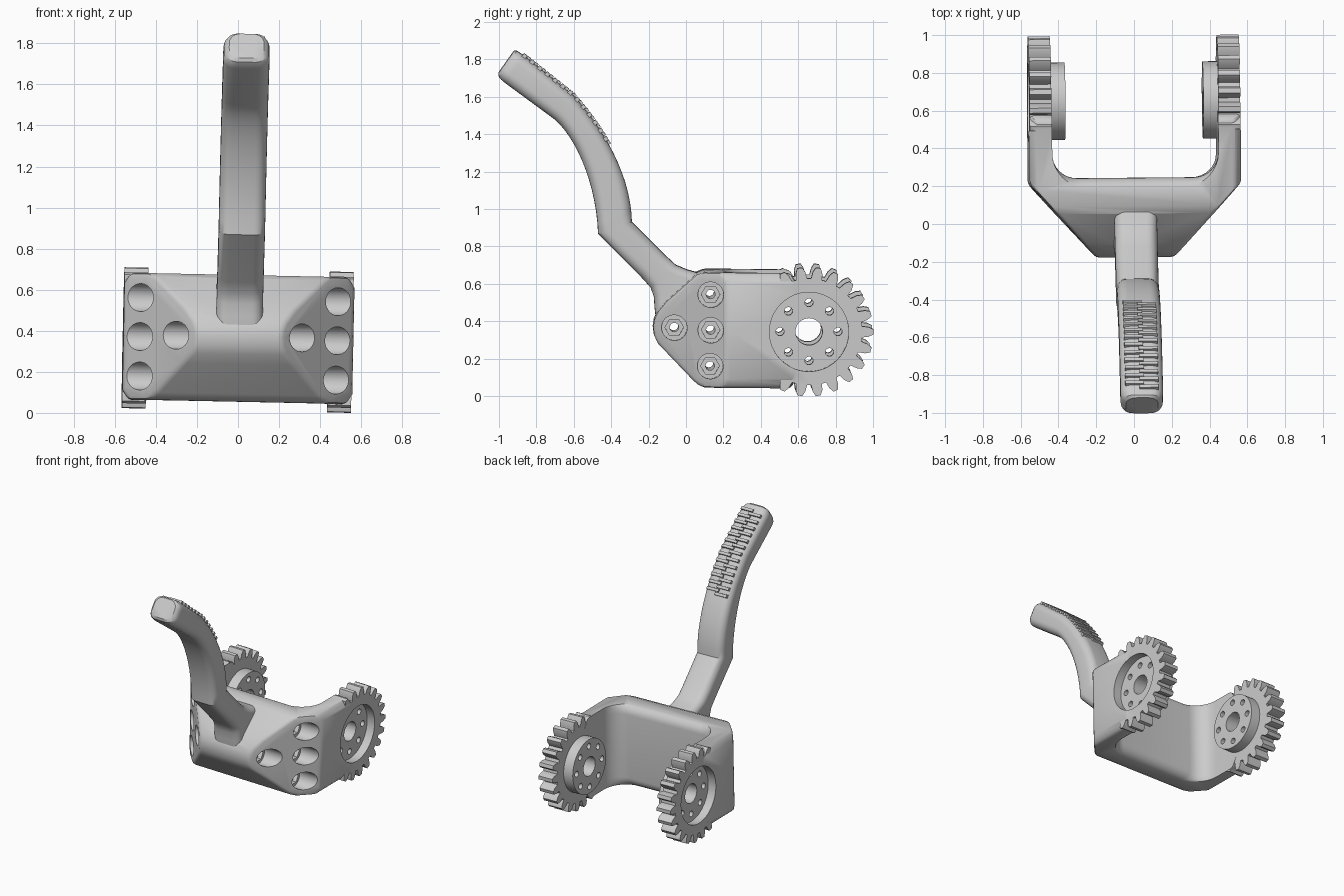
import bpy, bmesh
from math import sin, cos, pi, radians
from mathutils import Vector, Matrix, geometry

if "Cube" in bpy.data.objects:
    bpy.data.objects.remove(bpy.data.objects["Cube"])


def loft(name, rings):
    """Closed solid through rings of equal point count."""
    bm = bmesh.new()
    vs = [[bm.verts.new(p) for p in r] for r in rings]
    n = len(vs[0])
    for a, b in zip(vs, vs[1:]):
        for i in range(n):
            j = (i + 1) % n
            bm.faces.new((a[i], a[j], b[j], b[i]))
    bm.faces.new(vs[0])
    bm.faces.new(vs[-1])
    bmesh.ops.recalc_face_normals(bm, faces=bm.faces)
    me = bpy.data.meshes.new(name)
    bm.to_mesh(me)
    bm.free()
    ob = bpy.data.objects.new(name, me)
    bpy.context.collection.objects.link(ob)
    return ob


def prism(name, pts, axis, a, b):
    """Extrude a 2D outline along an axis from a to b."""
    place = {'x': lambda u, v, w: (w, u, v),
             'y': lambda u, v, w: (u, w, v),
             'z': lambda u, v, w: (u, v, w)}[axis]
    return loft(name, [[place(u, v, w) for u, v in pts] for w in (a, b)])


def circle(y, z, r, n=32):
    return [(y + r * cos(2 * pi * i / n), z + r * sin(2 * pi * i / n)) for i in range(n)]


def apply(ob, mod):
    bpy.context.view_layer.objects.active = ob
    bpy.ops.object.modifier_apply(modifier=mod.name)


def boolean(ob, other, op='DIFFERENCE'):
    m = ob.modifiers.new("cut", 'BOOLEAN')
    m.operation, m.solver, m.object = op, 'EXACT', other
    apply(ob, m)
    bpy.data.objects.remove(other)


# Fork body: plan, side and front outlines intersected, then softly bevelled
side = [(.6, .6), (.56, .665), (.1, .67), (.06, .655), (-.1, .51), (-.148, .45),
        (-.166, .41), (-.172, .37), (-.166, .325), (-.148, .285), (-.1, .235),
        (.04, .09), (.065, .068), (.1, .053), (.56, .05), (.6, .12)]
plan = [(.56, .8), (.56, .22), (.19, -.19), (-.19, -.19), (-.56, .22), (-.56, .8)]
front = [(.56, .1), (.56, .62), (.515, .69), (-.515, .69),
         (-.56, .62), (-.56, .1), (-.515, .03), (.515, .03)]
body = prism("fork_with_handle", side, 'x', -.7, .7)
boolean(body, prism("plan", plan, 'z', -.1, .9), 'INTERSECT')
boolean(body, prism("front", front, 'y', -.5, 1), 'INTERSECT')
bev = body.modifiers.new("bevel", 'BEVEL')
bev.width, bev.segments, bev.limit_method, bev.angle_limit = .018, 2, 'ANGLE', radians(33)
apply(body, bev)


# Inner pocket of the fork, flaring at its top and bottom
def pocket_ring(z, d):
    r, y0 = .13 + d, .25 - d
    right = [(.44 - r + r * sin(t), y0 + r - r * cos(t)) for t in [i * pi / 16 for i in range(9)]]
    right.append((.44, 1.2))
    return [(x, y, z) for x, y in right] + [(-x, y, z) for x, y in reversed(right)]


R = .07
steps = [(R * sin(a), R * (1 - cos(a))) for a in [i * pi / 12 for i in range(7)]]
levels = [(-.1, R)] + [(.12 - s, d) for s, d in reversed(steps)]
levels += [(.603 + s, d) for s, d in steps] + [(.9, R)]
boolean(body, loft("pocket", [pocket_ring(z, d) for z, d in levels]))


# Handle: rounded-rectangle sections between a front and a back line
def section(f, b, w=.113, r=.055):
    f, b = Vector(f), Vector(b)
    mid, u = (f + b) / 2, (b - f).normalized()
    h = (b - f).length / 2
    r = min(r, h * .95)
    ring = []
    for k, (sx, su) in enumerate([(1, 1), (-1, 1), (-1, -1), (1, -1)]):
        for i in range(7):
            a = (k + i / 6) * pi / 2
            p = mid + u * (su * (h - r) + r * sin(a))
            ring.append((sx * (w - r) + r * cos(a), p.x, p.y))
    return ring


def bez(*p, n=15):
    return [v.to_2d() for v in geometry.interpolate_bezier(*[Vector((*q, 0)) for q in p], n)]


front_line = bez((-.465, .866), (-.475, 1.15), (-.60, 1.42), (-.727, 1.50))
back_line = bez((-.285, .93), (-.29, 1.18), (-.43, 1.42), (-.60, 1.61))
base = [((-.155, .40), (.16, .60)), ((-.163, .47), (.08, .655)), ((-.167, .53), (.01, .675)),
        ((-.185, .58), (-.05, .70)), ((-.235, .635), (-.11, .755))]
secs = [section(f, b) for f, b in base + list(zip(front_line, back_line))]
secs += [section((-.965, 1.675), (-.862, 1.82)),
         section((-.985, 1.692), (-.885, 1.835), .109),
         section((-.997, 1.707), (-.90, 1.845), .10),
         section((-.998, 1.727), (-.915, 1.845), .085)]
boolean(body, loft("handle", secs), 'UNION')

# Toothed gear plates and inward hubs on both arms
CY, CZ, N = .658, .353, 22
teeth = []
for k in range(N):
    k -= N // 2
    shape = [(-6, .285), (-4.6, .32), (-2.2, .345), (2.2, .345), (4.6, .32), (6, .285)]
    for da, r in shape:
        a = 2 * pi * k / N + radians(da)
        r = r if abs(k) <= 7 else .27
        teeth.append((CY + r * cos(a), CZ + r * sin(a)))
for s in (-1, 1):
    boolean(body, prism("gear", teeth, 'x', s * .442, s * .558), 'UNION')
    boolean(body, prism("hub", circle(CY, CZ, .205, 48), 'x', s * .365, s * .5), 'UNION')
    boolean(body, prism("recess", circle(CY, CZ, .212, 48), 'x', s * .495, s * .7))

# Hub centre hole and ring of eight small holes
boolean(body, prism("axle", circle(CY, CZ, .072), 'x', -.7, .7))
for y, z in circle(CY, CZ, .155, 8):
    boolean(body, prism("hole", circle(y, z, .022, 16), 'x', -.7, .7))

# Counterbored bolt holes with hexagonal seats
for y, z in [(.133, .55), (.133, .36), (.13, .168), (-.06, .37)]:
    floor = .56 - (.22 - y) * .9 - .09
    for s in (-1, 1):
        boolean(body, prism("bore", circle(y, z, .068), 'x', s * floor, s * .7))
        boolean(body, prism("hex", circle(y, z, .05, 6), 'x', s * (floor - .03), s * .7))
    boolean(body, prism("bolt", circle(y, z, .024, 16), 'x', -.7, .7))

# Two staggered columns of grip ridges on the handle
path = back_line[8:] + [Vector((-.87, 1.825))]
total = sum((b - a).length for a, b in zip(path, path[1:]))


def along(dist):
    for a, b in zip(path, path[1:]):
        seg = (b - a).length
        if dist <= seg:
            break
        dist -= seg
    t = (b - a).normalized()
    return a + t * dist, t


ridges = []
for i in range(26):
    p, t = along(total * (i + .5) / 26)
    n = Vector((t.y, -t.x))
    pts = [p - t * .014 - n * .02, p + t * .014 - n * .02,
           p + t * .010 + n * .012, p - t * .010 + n * .012]
    x0, x1 = ((-.088, .012), (-.012, .088))[i % 2]
    ridges.append(prism("grip_ridges", [tuple(q) for q in pts], 'x', x0, x1))
bpy.ops.object.select_all(action='DESELECT')
for o in ridges:
    o.select_set(True)
bpy.context.view_layer.objects.active = ridges[0]
bpy.ops.object.join()
grip = ridges[0]
grip.name = "grip_ridges"

# Slight tilt of the whole part, then centre and stand on the ground
parts = [body, grip]
tilt = Matrix.Rotation(radians(.5), 4, 'Z') @ Matrix.Rotation(radians(1.2), 4, 'Y')
for o in parts:
    o.data.transform(tilt)
co = [v.co for o in parts for v in o.data.vertices]
lo = [min(c[i] for c in co) for i in range(3)]
hi = [max(c[i] for c in co) for i in range(3)]
shift = Matrix.Translation((-(lo[0] + hi[0]) / 2, -(lo[1] + hi[1]) / 2, -lo[2]))
for o in parts:
    o.data.transform(shift)
bpy.ops.object.select_all(action='DESELECT')
body.select_set(True)
bpy.context.view_layer.objects.active = body
bpy.ops.object.shade_smooth_by_angle(angle=radians(30))
